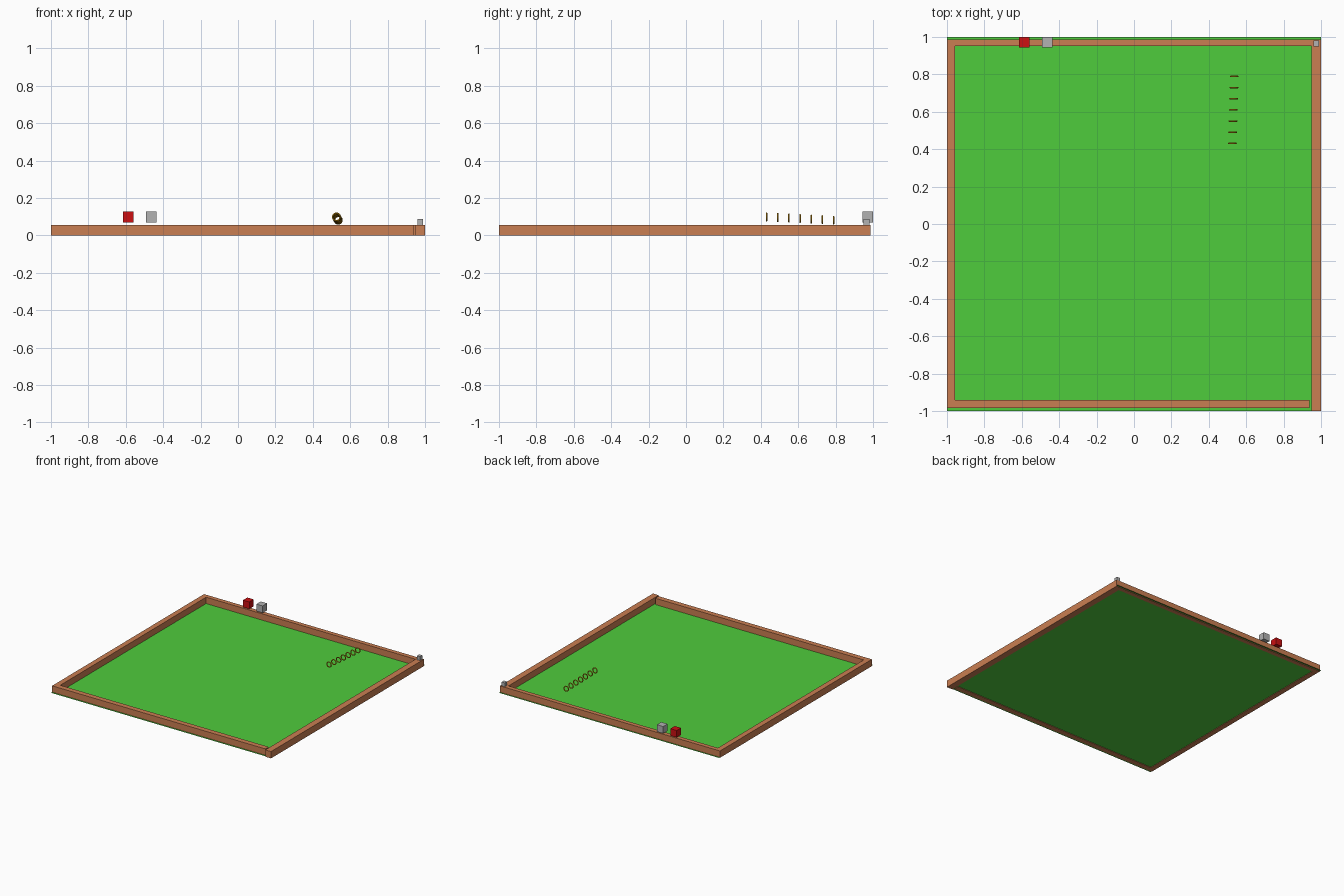
import bpy, math

if "Cube" in bpy.data.objects:
    bpy.data.objects.remove(bpy.data.objects["Cube"])

def srgb(*c):
    return tuple((v / 255 / 12.92) if v < 10 else ((v / 255 + 0.055) / 1.055) ** 2.4 for v in c) + (1.0,)

def material(name, *c):
    m = bpy.data.materials.new(name)
    m.diffuse_color = srgb(*c)
    m.use_nodes = True
    m.node_tree.nodes["Principled BSDF"].inputs["Base Color"].default_value = m.diffuse_color
    return m

GREEN = material("grass_green", 79, 204, 60)
BROWN = material("clay_brown", 202, 126, 82)
RED = material("red", 204, 16, 18)
GREY = material("grey", 178, 178, 178)
GOLD = material("gold", 215, 155, 20)

def box(name, x, y, z, mat):
    """Box from (min, max) ranges on each axis."""
    r = (x, y, z)
    bpy.ops.mesh.primitive_cube_add(size=1, location=[(a + b) / 2 for a, b in r])
    o = bpy.context.object
    o.name = name
    o.scale = [b - a for a, b in r]
    bpy.ops.object.transform_apply(location=False, rotation=False, scale=True)
    o.data.materials.append(mat)
    return o

# Floor: a single flat sheet just above the underside of the walls
bpy.ops.mesh.primitive_plane_add(size=2, location=(0, 0, 0.004))
floor = bpy.context.object
floor.name = "floor"
floor.data.materials.append(GREEN)

# Border walls, with a small gap at the front right corner
H = (0, 0.056)
box("left_wall", (-1, -0.956), (-0.985, 0.987), H, BROWN)
box("right_wall", (0.948, 1), (-1, 0.987), H, BROWN)
box("front_wall", (-0.956, 0.939), (-0.985, -0.942), H, BROWN)
box("back_wall", (-0.956, 0.948), (0.951, 0.987), H, BROWN)

# Floating cubes over the back wall and a small block on the corner
box("red_cube", (-0.615, -0.558), (0.943, 1.0), (0.069, 0.126), RED)
box("grey_cube", (-0.493, -0.436), (0.943, 1.0), (0.069, 0.126), GREY)
box("corner_block", (0.961, 0.99), (0.95, 0.98), (0.056, 0.088), GREY)

# Row of seven upright rings, sinking gently towards the back
for i in range(7):
    t = i / 6
    bpy.ops.mesh.primitive_torus_add(
        major_radius=0.020, minor_radius=0.004, major_segments=24, minor_segments=8,
        location=(0.526 + 0.010 * t, 0.431 + 0.358 * t, 0.098 - 0.017 * t),
        rotation=(math.pi / 2, 0, 0))
    ring = bpy.context.object
    ring.name = f"ring_{i + 1}"
    ring.data.materials.append(GOLD)
    bpy.ops.object.shade_smooth()
